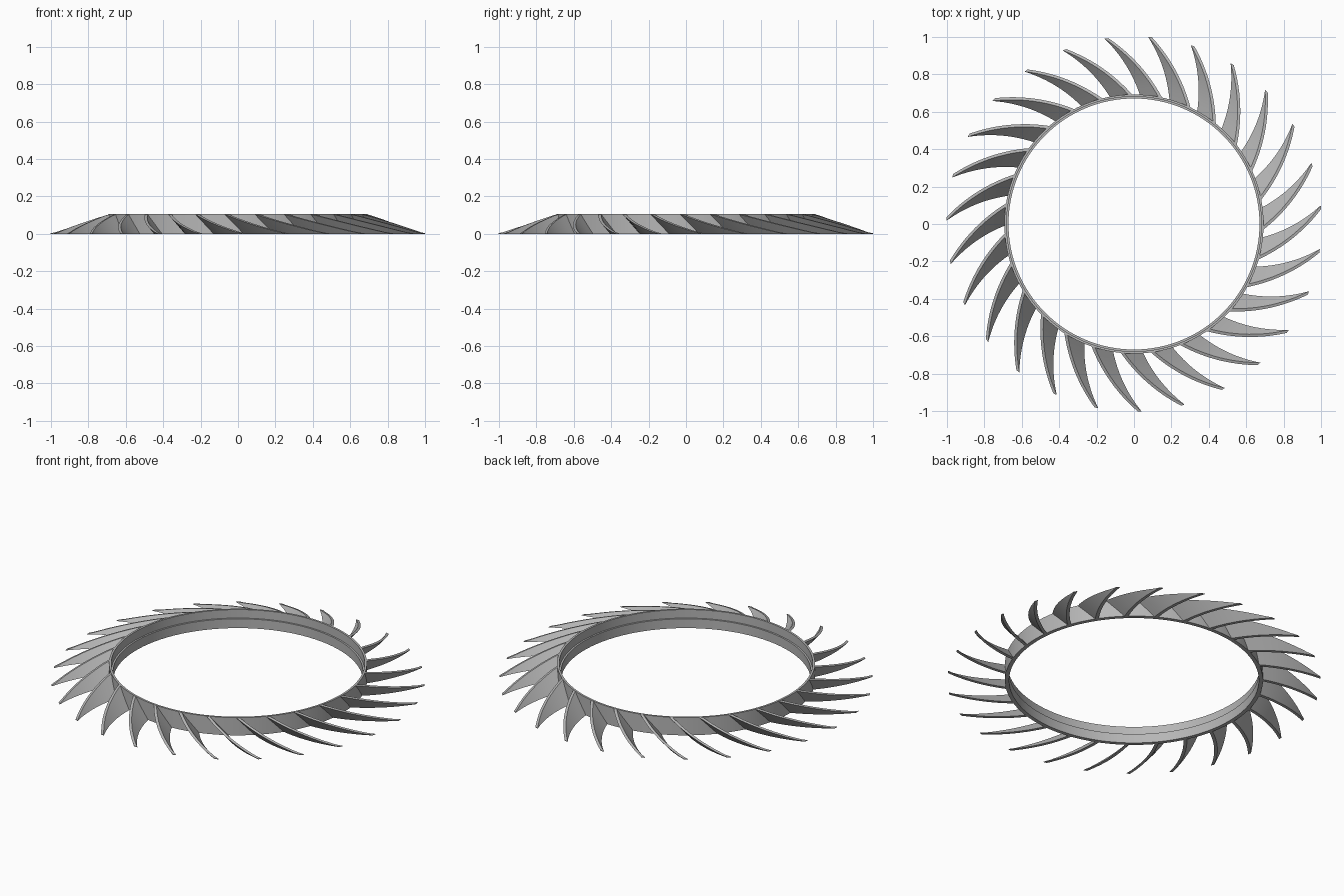
import bpy, bmesh, math
from mathutils import Vector

if "Cube" in bpy.data.objects:
    bpy.data.objects.remove(bpy.data.objects["Cube"])

BLADES = 27
HEIGHT = 0.105
ROOT_R, RING_R, TIP_R = 0.687, 0.693, 1.003
STEPS = 12

metal = bpy.data.materials.new("grey_metal")
metal.diffuse_color = (0.47, 0.47, 0.47, 1)
metal.use_nodes = True
metal.node_tree.nodes["Principled BSDF"].inputs["Base Color"].default_value = metal.diffuse_color


def add_object(name, bm):
    bmesh.ops.recalc_face_normals(bm, faces=bm.faces)
    mesh = bpy.data.meshes.new(name)
    bm.to_mesh(mesh)
    bm.free()
    mesh.materials.append(metal)
    obj = bpy.data.objects.new(name, mesh)
    bpy.context.collection.objects.link(obj)
    return obj


def polar(r, deg):
    return Vector((r * math.cos(math.radians(deg)), r * math.sin(math.radians(deg))))


def edge_curve(root_deg, bulge):
    """Bowed plan curve from the ring to the blade tip at angle 0."""
    a, c = polar(ROOT_R, root_deg), polar(TIP_R, 0)
    d = (c - a).normalized()
    b = (a + c) / 2 + Vector((d.y, -d.x)) * 2 * bulge
    ts = [i / STEPS for i in range(STEPS + 1)]
    return [a * (1 - t) ** 2 + b * 2 * t * (1 - t) + c * t * t for t in ts]


def shifted(p, offset, z):
    """Move a plan point along its circle, giving the blade its thickness."""
    r = p.length
    ang = math.atan2(p.y, p.x) + offset / r
    return (r * math.cos(ang), r * math.sin(ang), z)


# Stepped ring, lathed from its cross-section
bm = bmesh.new()
profile = [(0.693, 0), (0.693, HEIGHT), (0.681, HEIGHT), (0.681, 0.055),
           (0.671, 0.055), (0.671, 0)]
SEGMENTS = 128
rings = [[bm.verts.new((*polar(r, 360 * i / SEGMENTS), z)) for r, z in profile]
         for i in range(SEGMENTS)]
n = len(profile)
for i in range(SEGMENTS):
    a, b = rings[i], rings[(i + 1) % SEGMENTS]
    for j in range(n):
        k = (j + 1) % n
        bm.faces.new((a[j], b[j], b[k], a[k]))
add_object("ring", bm)

# Leaning, curved blade that tapers to the tip
bm = bmesh.new()
sections = []
for low, high in zip(edge_curve(-12, 0.022), edge_curve(-20.5, 0.027)):
    slope = (TIP_R - high.length) / (TIP_R - RING_R)
    z = min(HEIGHT, max(0.003, HEIGHT * slope))
    half = 0.010
    sections.append([bm.verts.new(co) for co in (
        shifted(low, -half, 0), shifted(low, half, 0),
        shifted(high, half, z), shifted(high, -half, z))])
for a, b in zip(sections, sections[1:]):
    for j in range(4):
        k = (j + 1) % 4
        bm.faces.new((a[j], b[j], b[k], a[k]))
bm.faces.new(sections[0])
bm.faces.new(sections[-1])
blade = add_object("blade", bm)

# Blades repeated around the ring
pitch = 2 * math.pi / BLADES
start = math.radians(5.1)
blade.rotation_euler.z = start
for i in range(1, BLADES):
    copy = blade.copy()
    copy.rotation_euler.z = start + i * pitch
    bpy.context.collection.objects.link(copy)

# Smooth curved faces, keep edges sharp
for name in ("ring", "blade"):
    bpy.ops.object.select_all(action='DESELECT')
    obj = bpy.data.objects[name]
    obj.select_set(True)
    bpy.context.view_layer.objects.active = obj
    bpy.ops.object.shade_smooth_by_angle(angle=math.radians(30))
